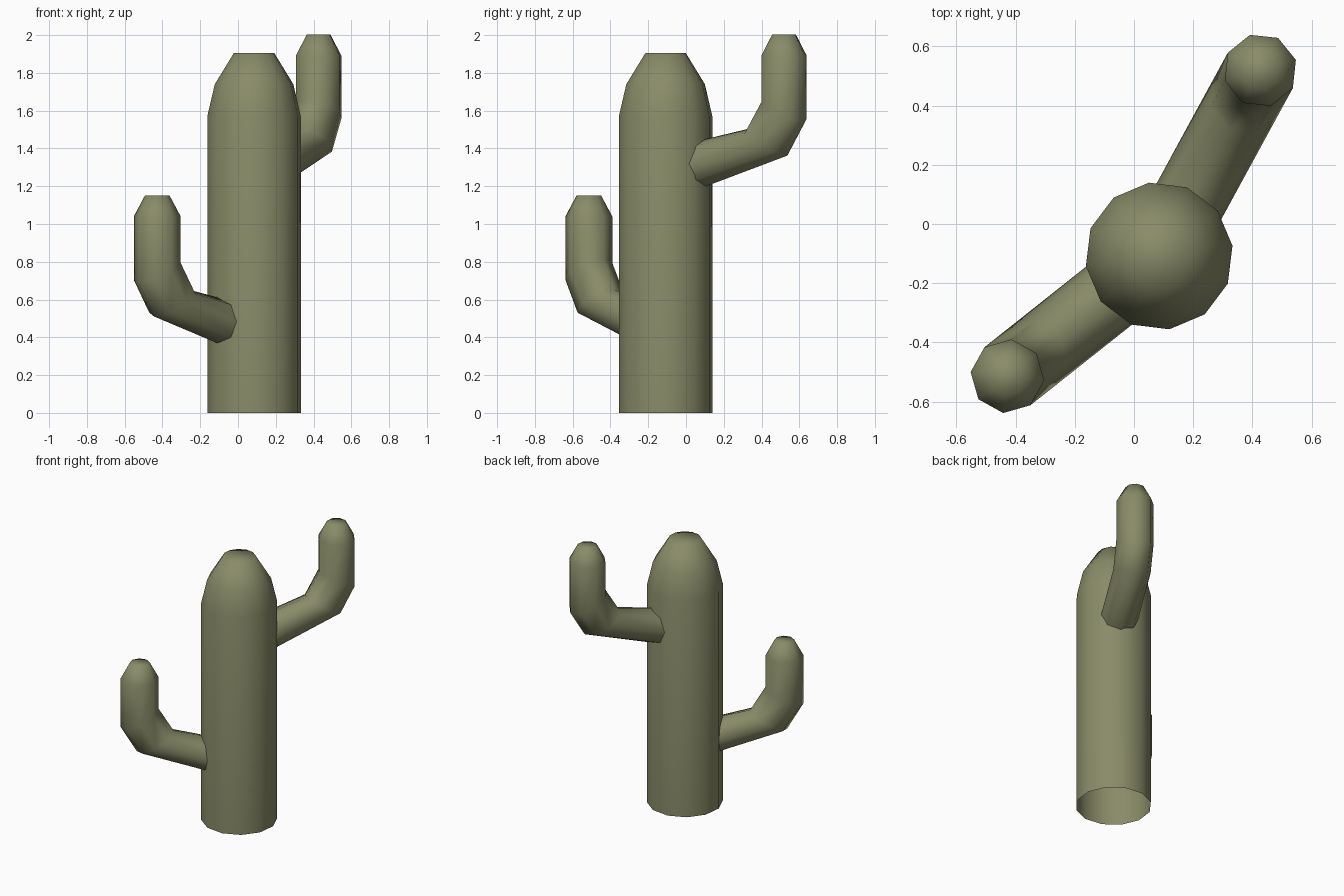
import bpy, bmesh, math
from mathutils import Vector

if "Cube" in bpy.data.objects:
    bpy.data.objects.remove(bpy.data.objects["Cube"])

green = bpy.data.materials.new("olive green")
green.diffuse_color = (0.25, 0.26, 0.14, 1)
green.use_nodes = True
green.node_tree.nodes["Principled BSDF"].inputs["Base Color"].default_value = green.diffuse_color

AXIS = Vector((0.085, -0.108, 0))  # trunk centre


def loft(name, rings):
    """Join rings of points into a smooth tube, open at the start, capped at the end."""
    bm = bmesh.new()
    loops = [[bm.verts.new(p) for p in ring] for ring in rings]
    n = len(loops[0])
    for a, b in zip(loops, loops[1:]):
        for i in range(n):
            j = (i + 1) % n
            bm.faces.new((a[i], a[j], b[j], b[i]))
    bm.faces.new(loops[-1])
    for f in bm.faces:
        f.smooth = True
    mesh = bpy.data.meshes.new(name)
    bm.to_mesh(mesh)
    bm.free()
    mesh.materials.append(green)
    obj = bpy.data.objects.new(name, mesh)
    bpy.context.collection.objects.link(obj)
    return obj


# Trunk: 12-sided column with a rounded top
def trunk_ring(r, z):
    angles = [math.radians(8 + 30 * i) for i in range(12)]
    return [AXIS + Vector((r * math.cos(a), r * math.sin(a), z)) for a in angles]


loft("trunk", [trunk_ring(r, z) for r, z in
               ((0.25, 0), (0.25, 1.57), (0.21, 1.74), (0.108, 1.905))])

# Arm rings: distance from trunk axis, height, half vector to the outer side
# (outward, up) and half width
ARM = [
    (0.100, 0.452, 0.030, -0.122, 0.125),
    (0.552, 0.580, 0.122, -0.070, 0.125),
    (0.654, 0.749, 0.125, -0.063, 0.125),
    (0.654, 1.040, 0.125, 0.0, 0.125),
    (0.654, 1.150, 0.066, 0.0, 0.066),
]


def arm(name, angle, shift, lift):
    a = math.radians(angle)
    out = Vector((math.cos(a), math.sin(a), 0))
    side = Vector((-math.sin(a), math.cos(a), 0))
    up = Vector((0, 0, 1))
    rings = []
    for s, z, hs, hz, w in ARM:
        centre = AXIS + out * (s + shift) + up * (z + lift)
        half = out * hs + up * hz
        rings.append([centre + half * math.cos(k * math.pi / 4)
                      + side * (w * math.sin(k * math.pi / 4)) for k in range(8)])
    loft(name, rings)


# Low arm at the front left, high arm at the back right
arm("low_arm", 218.4, 0.0, 0.0)
arm("high_arm", 61.4, 0.06, 0.852)
